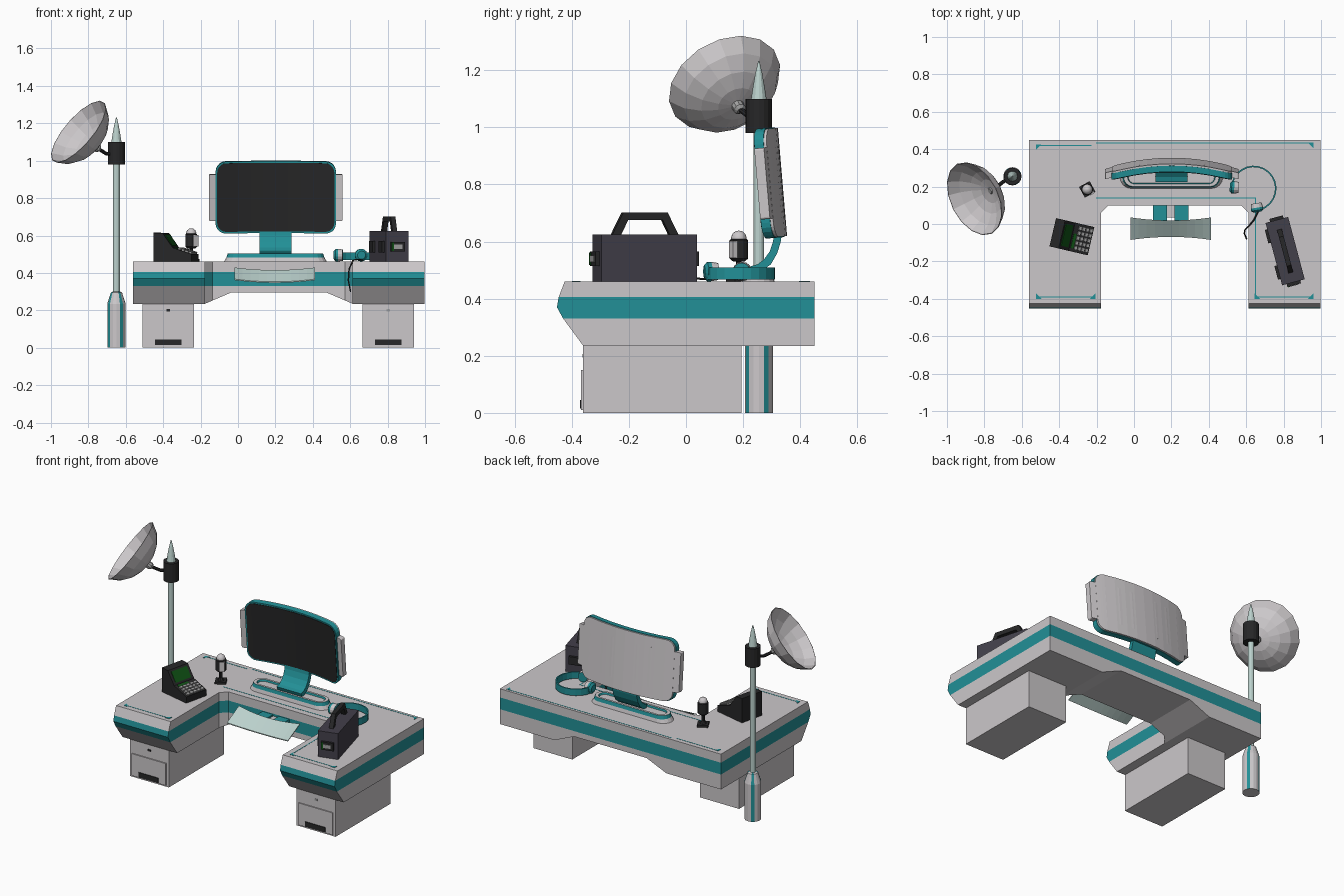
import bpy, bmesh, math
from mathutils import Matrix, Vector

if "Cube" in bpy.data.objects:
    bpy.data.objects.remove(bpy.data.objects["Cube"])

COLORS = {
    "light_gray": (0.60, 0.575, 0.59), "teal": (0.016, 0.28, 0.31), "near_black": (0.02, 0.02, 0.021),
    "pale_green": (0.50, 0.64, 0.61), "case_purple": (0.055, 0.05, 0.068), "dark_green": (0.005, 0.09, 0.008),
    "key_gray": (0.36, 0.36, 0.36),
}
MATS = {}
for n, c in COLORS.items():
    MATS[n] = bpy.data.materials.new(n)
    MATS[n].diffuse_color = (*c, 1)
T, R = Matrix.Translation, Matrix.Rotation
I = Matrix.Identity(4)


def loft(name, loops, mat, M=I, rule=None, extra=None, smooth=False):
    """Skin equal-length loops; rule(band, side) picks a colour; extra replaces the first cap."""
    names = [mat]
    bm = bmesh.new()
    rows = [[bm.verts.new(M @ Vector(p)) for p in lp] for lp in loops]
    n = len(rows[0])
    for b in range(len(rows) - 1):
        for j in range(n):
            k = (j + 1) % n
            f = bm.faces.new((rows[b][j], rows[b][k], rows[b + 1][k], rows[b + 1][j]))
            m = rule(b, j) if rule else mat
            if m not in names:
                names.append(m)
            f.material_index = names.index(m)
    for cap in (extra or [range(n)]):
        bm.faces.new([rows[0][i] for i in cap])
    bm.faces.new(rows[-1])
    bmesh.ops.recalc_face_normals(bm, faces=bm.faces)
    me = bpy.data.meshes.new(name)
    bm.to_mesh(me)
    bm.free()
    for m in names:
        me.materials.append(MATS[m])
    ob = bpy.data.objects.new(name, me)
    bpy.context.collection.objects.link(ob)
    if smooth:
        for p in me.polygons:
            p.use_smooth = len(p.vertices) == 4
    return ob


def box(name, c, s, mat, M=I):
    x, y, z = (v / 2 for v in s)
    rect = [(-x, -y), (x, -y), (x, y), (-x, y)]
    return loft(name, [[(*p, h) for p in rect] for h in (-z, z)], mat, M @ T(c))


def turned(name, prof, mat, M=I, n=16, rule=None, smooth=False):
    """Revolve (radius, height) pairs around z."""
    loops = [[(r * math.cos(2 * math.pi * i / n), r * math.sin(2 * math.pi * i / n), z) for i in range(n)]
             for r, z in prof]
    return loft(name, loops, mat, M, rule, smooth=smooth)


def rod(name, a, b, r, mat, n=8):
    a, b = Vector(a), Vector(b)
    d = b - a
    return turned(name, [(r, 0), (r, d.length)], mat, T(a) @ d.to_track_quat('Z', 'Y').to_matrix().to_4x4(), n)


# U-shaped desk with stepped front nose, teal stripe and arched underside
CX = 0.218
def desk_loop(z, front):
    half = [(0.255, 0.10), (0.355, 0.10), (0.395, 0.06), (0.395, front), (0.78, front), (0.78, 0.45),
            (0.395, 0.45), (0.255, 0.45)]
    pts = half + [(-x, y) for x, y in reversed(half)]
    arch = lambda x: 0.06 * min(1, max(0, (0.395 - abs(x)) / 0.14)) if z < 0.3 else 0
    return [(CX + x, y, z + arch(x)) for x, y in pts]

loft("desk", [desk_loop(*p) for p in ((0.235, -0.36), (0.33, -0.43), (0.37, -0.452), (0.405, -0.446), (0.46, -0.425))],
     "light_gray", rule=lambda b, j: "teal" if b in (1, 2) else "light_gray",
     extra=[[2, 3, 4, 5, 6], [0, 1, 2, 6, 7], [0, 7, 8, 15], [8, 9, 13, 14, 15], [9, 10, 11, 12, 13]])

# Pedestals with drawer plate and vent
for s, tag in ((-1, "left"), (1, "right")):
    x = CX - 0.003 + s * 0.588
    box(tag + "_pedestal", (x, -0.0825, 0.1175), (0.275, 0.555, 0.235), "light_gray")
    box(tag + "_drawer_plate", (x, -0.363, 0.08), (0.24, 0.008, 0.14), "light_gray")
    box(tag + "_vent", (x, -0.368, 0.03), (0.14, 0.006, 0.03), "near_black")
    box(tag + "_lock", (x, -0.361, 0.2), (0.02, 0.004, 0.012), "near_black" if s < 0 else "key_gray")

# Thin teal inlays on the desk top
for i, (x0, y0, x1, y1) in enumerate([(-0.52, 0.42, -0.23, 0.42), (-0.2, 0.432, 0.95, 0.432), (-0.2, 0.14, 0.65, 0.14),
                                      (0.65, 0.14, 0.65, -0.39), (0.65, -0.39, 0.95, -0.39),
                                      (-0.51, -0.39, -0.21, -0.39)]):
    box(f"inlay_line_{i}", ((x0 + x1) / 2, (y0 + y1) / 2, 0.46), (abs(x1 - x0) + 0.005, abs(y1 - y0) + 0.005, 0.002), "teal")
for i, (x, y, sx, sy) in enumerate([(-0.525, 0.425, 1, -1), (0.96, 0.435, -1, -1), (-0.525, -0.4, 1, 1),
                                    (0.96, -0.4, -1, 1), (0.645, -0.4, 1, 1), (-0.205, -0.4, -1, 1)]):
    loft(f"inlay_corner_{i}", [[(x, y, z), (x + 0.03 * sx, y, z), (x, y + 0.03 * sy, z)] for z in (0.459, 0.462)], "teal")

# Curved monitor: vertical sections swept along x
TILT = T((0.202, 0.316, 0.807)) @ R(0.085, 4, 'X')
def curved_panel(name, hw, hh, r, y0, y1, mat):
    cols = [(hw - r + r * math.sin(t), hh - r + r * math.cos(t)) for t in (i * math.pi / 10 for i in range(6))]
    flat = [(x * (hw - r) / 4, hh) for x in range(-3, 4)]
    cols = [(-x, h) for x, h in reversed(cols)] + flat + cols
    bow = lambda x: -0.43 * x * x
    loft(name, [[(x, y0 + bow(x), -h), (x, y0 + bow(x), h), (x, y1 + bow(x), h), (x, y1 + bow(x), -h)]
                for x, h in cols], mat, TILT)

curved_panel("monitor_frame", 0.322, 0.193, 0.055, -0.021, 0.012, "teal")
curved_panel("monitor_screen", 0.313, 0.184, 0.048, -0.024, -0.018, "near_black")
curved_panel("monitor_back", 0.32, 0.19, 0.055, 0.010, 0.022, "light_gray")
curved_panel("monitor_side_wings", 0.357, 0.125, 0.008, -0.012, 0.022, "light_gray")

# Monitor neck and stadium base
neck_out = [(0.34, 0.66), (0.332, 0.60), (0.32, 0.56), (0.297, 0.52), (0.265, 0.497), (0.235, 0.488)]
neck_in = [(0.312, 0.66), (0.305, 0.60), (0.293, 0.565), (0.273, 0.537), (0.25, 0.52), (0.225, 0.513)]
loft("monitor_neck", [[(0.115, *o), (0.287, *o), (0.287, *i), (0.115, *i)] for o, i in zip(neck_out, neck_in)], "teal")

def stadium(hx, hy, z):
    angs = [math.radians(-90 + 22.5 * i) for i in range(9)]
    right = [(hx - hy + hy * math.cos(a), hy * math.sin(a), z) for a in angs]
    return right + [(-x, -y, z) for x, y, z in right]

loft("monitor_base", [stadium(0.275, 0.06, 0.46), stadium(0.262, 0.055, 0.482), stadium(0.255, 0.05, 0.503),
                      stadium(0.235, 0.036, 0.503), stadium(0.23, 0.032, 0.492)], "light_gray", T((0.2, 0.25, 0)),
     rule=lambda b, j: "teal" if b in (1, 3) else "light_gray")

# Bow-tie keyboard tray on brackets
def tray_section(x):
    q = (x / 0.215) ** 2
    d, z = 0.044 + 0.016 * q, 0.381 + 0.014 * q
    return [(x, -d, z - 0.034), (x, -d, z - 0.028), (x, d, z + 0.034), (x, d, z + 0.028)]

loft("keyboard_tray", [tray_section(0.215 * i / 5) for i in range(-5, 6)], "pale_green", T((0.197, -0.025, 0)))
for x in (0.14, 0.255):
    box("tray_bracket", (x, 0.06, 0.385), (0.075, 0.09, 0.03), "teal")
box("tray_bracket_core", (0.197, 0.07, 0.375), (0.05, 0.07, 0.03), "light_gray")

# Mast with striped foot, collar and spike
MAST = T((-0.65, 0.255, 0))
turned("mast_foot", [(0.049, 0), (0.049, 0.235), (0.03, 0.295), (0.02, 0.3)], "light_gray", MAST,
       rule=lambda b, j: "teal" if j % 4 == 1 else "light_gray")
turned("mast_pole", [(0.018, 0.29), (0.018, 0.99)], "pale_green", MAST, 12)
turned("mast_collar", [(0.046, 0.98), (0.046, 1.1)], "near_black", MAST)
turned("mast_spike", [(0.027, 1.1), (0.02, 1.145), (0.012, 1.19), (0.002, 1.232)], "pale_green", MAST, 12)

# Dish antenna: shell turned around its own axis
axis = Vector((-0.71, -0.355, 0.61)).normalized()
DISH = T((-0.853, 0.135, 1.155)) @ axis.to_track_quat('Z', 'Y').to_matrix().to_4x4()
turned("dish", [(0.015, -0.128), (0.07, -0.12), (0.125, -0.097), (0.175, -0.057), (0.209, 0), (0.205, 0.001),
                (0.17, -0.053), (0.12, -0.091), (0.068, -0.113), (0.01, -0.121)], "light_gray", DISH)
turned("dish_hub", [(0.012, -0.16), (0.022, -0.15), (0.022, -0.125), (0.014, -0.115)], "key_gray", DISH, 10)
hub = DISH @ Vector((0, 0, -0.15))
rod("dish_arm_inner", (-0.66, 0.25, 1.035), (-0.705, 0.222, 1.037), 0.01, "near_black")
rod("dish_arm_outer", (-0.702, 0.224, 1.036), hub, 0.01, "near_black")

# Terminal with sloped screen and keys, facing the seat
TERM = T((-0.332, -0.068, 0.46)) @ R(-0.23, 4, 'Z')
side = [(-0.105, 0), (-0.105, 0.155), (-0.055, 0.152), (0, 0.075), (0.105, 0.04), (0.105, 0)]
loft("terminal_case", [[(u, v, z) for u, z in side] for v in (-0.0775, 0.0775)], "near_black", TERM)
box("terminal_screen", (0, 0, 0), (0.07, 0.12, 0.006), "dark_green", TERM @ T((-0.0275, 0, 0.1135)) @ R(0.995, 4, 'Y'))
box("terminal_readout", (0, 0, 0), (0.016, 0.08, 0.006), "dark_green", TERM @ T((0.014, -0.02, 0.071)) @ R(0.32, 4, 'Y'))
for i in range(4):
    for j in range(5):
        u = 0.033 + i * 0.02
        box("terminal_key", (0, 0, 0), (0.016, 0.021, 0.014), "key_gray",
            TERM @ T((u, -0.054 + j * 0.027, 0.078 - u / 3)) @ R(0.32, 4, 'Y'))

# Microphone
MIC = T((-0.25, 0.185, 0.46)) @ R(0.5, 4, 'Z')
box("mic_foot", (0, 0, 0.007), (0.065, 0.065, 0.014), "near_black", MIC)
turned("mic_stem", [(0.02, 0.014), (0.01, 0.03), (0.01, 0.08)], "near_black", MIC, 8)
turned("mic_holder", [(0.02, 0.07), (0.032, 0.08), (0.032, 0.145), (0.026, 0.15)], "near_black", MIC, 12)
turned("mic_capsule", [(0.026, 0.14), (0.027, 0.155), (0.022, 0.168), (0.012, 0.176), (0.002, 0.178)], "light_gray", MIC, 12,
       smooth=True)
box("mic_front", (0.01, -0.026, 0.112), (0.03, 0.02, 0.06), "light_gray", MIC)

# Carry case with handle, clips and end plates
CASE = T((0.808, -0.145, 0.46)) @ R(0.26, 4, 'Z')
box("case_body", (0, 0, 0.0825), (0.125, 0.345, 0.165), "case_purple", CASE)
outer = [(-0.122, 0.16), (-0.08, 0.242), (0.08, 0.242), (0.122, 0.16)]
inner = [(-0.09, 0.16), (-0.063, 0.215), (0.063, 0.215), (0.09, 0.16)]
loft("case_handle", [[(-0.013, *o), (0.013, *o), (0.013, *i), (-0.013, *i)] for o, i in zip(outer, inner)],
     "near_black", CASE)
for s in (-1, 1):
    box("case_end_plate", (0, s * 0.177, 0.08), (0.075, 0.022, 0.05), "near_black", CASE)
    box("case_clip", (-0.067, s * 0.1, 0.08), (0.018, 0.075, 0.06), "near_black", CASE)
box("case_label", (0, -0.189, 0.08), (0.045, 0.004, 0.022), "key_gray", CASE)
box("case_lamp", (-0.03, -0.187, 0.08), (0.012, 0.008, 0.045), "dark_green", CASE)

# Headphones lying on the desk
arc = [math.radians(168 - i * 15) for i in range(17)]
loft("headphone_band", [[(r * math.cos(a), r * math.sin(a), z) for r, z in
                         ((0.114, 0.468), (0.122, 0.468), (0.122, 0.51), (0.114, 0.51))] for a in arc],
     "teal", T((0.64, 0.19, 0)))
for a in (arc[0] + 0.15, arc[-1] - 0.15):
    cup = T((0.64 + 0.112 * math.cos(a), 0.19 + 0.112 * math.sin(a), 0.495)) @ R(a, 4, 'Z') @ R(math.pi / 2, 4, 'Y')
    turned("headphone_cup", [(0.03, -0.032), (0.034, -0.008), (0.034, 0.006), (0.022, 0.016)], "teal", cup, 14,
           rule=lambda b, j: "light_gray" if b == 0 else "teal")

# Cable hanging over the inner edge
cable = [(0.665, 0.07, 0.468), (0.64, 0.02, 0.472), (0.615, -0.01, 0.468), (0.594, -0.03, 0.42), (0.59, -0.05, 0.36),
         (0.602, -0.08, 0.30)]
for a, b in zip(cable, cable[1:]):
    rod("headphone_cable", a, b, 0.004, "near_black", 6)

for m in bpy.data.materials:
    if m.users and not m.is_grease_pencil:
        m.use_nodes = True
        m.node_tree.nodes["Principled BSDF"].inputs["Base Color"].default_value = m.diffuse_color
